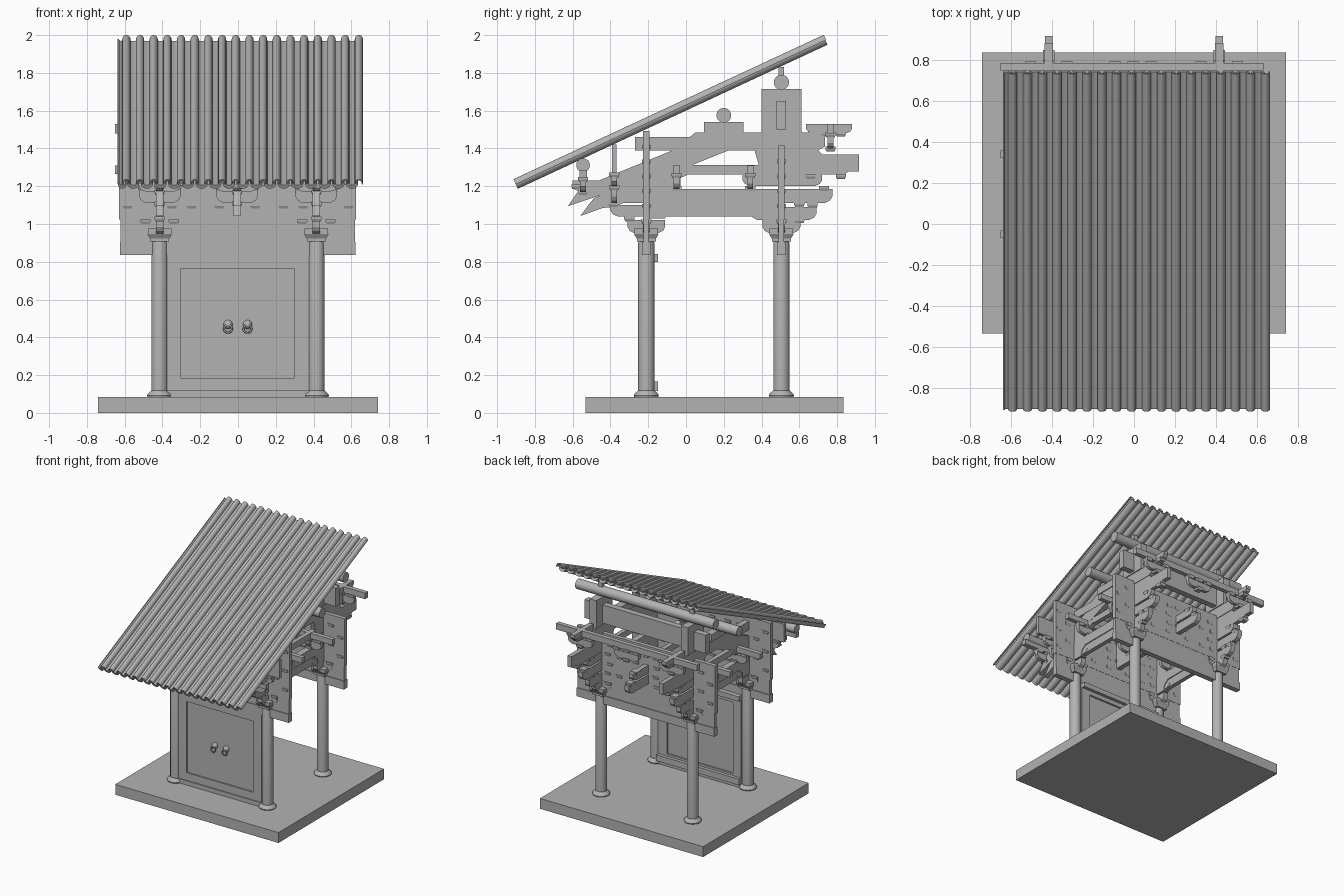
import bpy, bmesh, math
from mathutils import Vector

if "Cube" in bpy.data.objects:
    bpy.data.objects.remove(bpy.data.objects["Cube"])

GREY = bpy.data.materials.new("dark_grey")
GREY.diffuse_color = (.45, .45, .45, 1)
GREY.use_nodes = True
GREY.node_tree.nodes["Principled BSDF"].inputs["Base Color"].default_value = GREY.diffuse_color

def finish(name, bm, smooth=False):
    bmesh.ops.recalc_face_normals(bm, faces=bm.faces[:])
    me = bpy.data.meshes.new(name)
    bm.to_mesh(me)
    bm.free()
    ob = bpy.data.objects.new(name, me)
    bpy.context.collection.objects.link(ob)
    if smooth:
        bpy.ops.object.select_all(action='DESELECT')
        ob.select_set(True)
        bpy.context.view_layer.objects.active = ob
        bpy.ops.object.shade_smooth_by_angle(angle=math.radians(35))
    return ob

def loft(bm, a, b):
    """Closed solid between two matching outlines."""
    va = [bm.verts.new(p) for p in a]
    vb = [bm.verts.new(p) for p in b]
    n = len(va)
    bm.faces.new(va)
    bm.faces.new(vb[::-1])
    for i in range(n):
        bm.faces.new((va[i], va[(i + 1) % n], vb[(i + 1) % n], vb[i]))

def add_box(bm, x0, x1, y0, y1, z0, z1, taper=0.0):
    def ring(z, t):
        return [(x0 + t, y0 + t, z), (x1 - t, y0 + t, z), (x1 - t, y1 - t, z), (x0 + t, y1 - t, z)]
    loft(bm, ring(z0, taper), ring(z1, 0))

def box(name, *dims):
    bm = bmesh.new()
    add_box(bm, *dims)
    return finish(name, bm)

def fin(bm, x, pts, w=0.04):
    loft(bm, [(x - w / 2, y, z) for y, z in pts], [(x + w / 2, y, z) for y, z in pts])

def cross(bm, y, pts, w=0.036):
    loft(bm, [(x, y - w / 2, z) for x, z in pts], [(x, y + w / 2, z) for x, z in pts])

def arm(s0, s1, z0, z1):
    """Bracket arm outline with rounded lower corners."""
    h = z1 - z0
    return [(s0, z1), (s0, z0 + .5 * h), (s0 + .012, z0 + .2 * h), (s0 + .04, z0),
            (s1 - .04, z0), (s1 - .012, z0 + .2 * h), (s1, z0 + .5 * h), (s1, z1)]

def dou(bm, x, y, z, r=0.027, h=0.026, d=0.027):
    """Small bearing block, narrower below; z is its top."""
    add_box(bm, x - r, x + r, y - d, y + d, z - h, z - h / 2, 0.006)
    add_box(bm, x - r, x + r, y - d, y + d, z - h / 2, z)

def lathe(name, x, y, prof, seg=32):
    bm = bmesh.new()
    rings = [[bm.verts.new((x + r * math.cos(k * math.tau / seg), y + r * math.sin(k * math.tau / seg), z))
              for k in range(seg)] for r, z in prof]
    bm.faces.new(rings[0])
    bm.faces.new(rings[-1])
    for a, b in zip(rings, rings[1:]):
        for k in range(seg):
            bm.faces.new((a[k], a[(k + 1) % seg], b[(k + 1) % seg], b[k]))
    return finish(name, bm, True)

CX, FY, BY = 0.415, -0.21, 0.505
SETS = (-CX, -0.005, CX)

# plinth
box("plinth", -0.74, 0.74, -0.533, 0.835, 0, 0.085)

# columns, stone feet and capitals
for x in (-CX, CX):
    for y in (FY, BY):
        lathe("column_foot", x, y, [(.064, .085), (.066, .092), (.062, .102), (.05, .112), (.044, .118)])
        lathe("column", x, y, [(.043, .1), (.043, .898), (.04, .908)])
        bm = bmesh.new()
        add_box(bm, x - .05, x + .05, y - .05, y + .05, .908, .93)
        add_box(bm, x - .066, x + .066, y - .066, y + .066, .922, .948, .016)
        add_box(bm, x - .062, x + .062, y - .062, y + .062, .948, .975)
        finish("capital_block", bm)

# lintels tying the columns, with the boards above them
for y in (FY, BY):
    box("lintel", -0.625, 0.622, y - .022, y + .022, .837, .906)
    box("lintel_board", -0.622, 0.62, y - .015, y + .015, .906, 1.026)

# door: frame, panel, sill, pivot rails and ring handles
bm = bmesh.new()
add_box(bm, -.375, -.303, FY - .022, FY + .035, .12, .84)
add_box(bm, .297, .375, FY - .022, FY + .035, .12, .84)
add_box(bm, -.303, .297, FY - .022, FY + .035, .765, .84)
add_box(bm, -.303, .297, FY - .022, FY + .035, .12, .182)
finish("door_frame", bm)
box("door_sill", -.375, .375, FY - .03, FY + .04, .085, .12)
box("door_panel", -.305, .3, FY - .01, FY + .02, .18, .77)
box("door_rail_top", -.375, .375, FY + .03, FY + .062, .8, .84)
box("door_rail_bottom", -.375, .375, FY + .03, FY + .062, .115, .165)
for x in (-.053, .05):
    bpy.ops.mesh.primitive_uv_sphere_add(segments=20, ring_count=10, radius=.024, location=(x, FY - .012, .468))
    bpy.context.object.name = "handle_boss"
    bpy.ops.object.shade_smooth()
    bpy.ops.mesh.primitive_torus_add(major_segments=24, minor_segments=8, major_radius=.021, minor_radius=.005,
                                     location=(x, FY - .035, .445), rotation=(math.radians(80), 0, 0))
    bpy.context.object.name = "handle_ring"
    bpy.ops.object.shade_smooth()

# stacked wall beams with rows of bearing blocks
ROW_A = (-.585, -.35, -.245, -.1, .09, .24, .345, .585)
ROW_B = (-.5, -.325, -.09, 0, .08, .325, .5)
for y, layers in ((FY, 6), (BY, 5)):
    beams, blocks = bmesh.new(), bmesh.new()
    for x in (-CX, CX):
        cross(beams, y, arm(x - .1, x + .1, .955, 1.025))
        for s in (-.075, .075):
            dou(blocks, x + s, y, 1.025)
    for i in range(layers):
        z = 1.025 + i * .078
        add_box(beams, -.63, .625, y - .017, y + .017, z, z + .0785)
        if i < layers - 1:
            for x in (ROW_A, ROW_B)[i % 2]:
                dou(blocks, x, y, z + .082, .027, .024, .024)
    finish("wall_beams", beams)
    finish("wall_blocks", blocks)

# outrigger beams: y, left end, arm z0, z1, beam z0, z1, beam half thickness
for y, xl, a0, a1, b0, b1, t in ((-.38, -.63, 1.11, 1.18, 1.27, 1.42, .013), (-.545, -.63, 1.17, 1.225, 1.245, 1.285, .02),
                                 (-.05, -.65, 1.185, 1.245, 1.265, 1.31, .018), (.34, -.65, 1.185, 1.245, 1.265, 1.31, .018),
                                 (.765, -.65, 1.4, 1.46, 1.48, 1.53, .018)):
    beams, blocks = bmesh.new(), bmesh.new()
    add_box(beams, xl, xl + 1.28, y - t, y + t, b0, b1)
    for x in SETS:
        cross(beams, y, arm(x - .11, x + .11, a0, a1), .03)
        dou(blocks, x, y, a0 + .01)
        for s in (-.088, 0, .088):
            dou(blocks, x + s, y, a1 + .024)
        if b0 - a1 > .05:
            cross(beams, y, arm(x - .17, x + .17, a1 + .02, b0 - .02), .03)
            for s in (-.145, 0, .145):
                dou(blocks, x + s, y, b0 + .002)
    finish("outrigger_beam", beams)
    finish("outrigger_blocks", blocks)

# bracket sets running front to back; the middle set is reduced
for x in SETS:
    side = x != SETS[1]
    bm, blocks = bmesh.new(), bmesh.new()
    if side:
        fin(bm, x, arm(FY - .1, FY + .1, .95, 1.02))
        fin(bm, x, arm(BY - .1, BY + .1, .95, 1.02))
        # crescent tie beam
        fin(bm, x, [(-.2, 1.03), (-.11, 1.03), (-.1, 1.075), (-.06, 1.108), (.36, 1.108), (.4, 1.075), (.41, 1.03),
                    (.5, 1.03), (.5, 1.185), (-.2, 1.185)], .05)
        fin(bm, x, [(-.12, 1.04), (.42, 1.04), (.4, 1.075), (.36, 1.11), (-.06, 1.11), (-.1, 1.075)], .035)
        fin(bm, x, arm(-.4, -.04, 1.04, 1.1))
        fin(bm, x, arm(.34, .69, 1.02, 1.09))
        # upper beams
        fin(bm, x, [(.4, 1.262), (.84, 1.262), (.86, 1.278), (.915, 1.278), (.915, 1.368), (.72, 1.368),
                    (.69, 1.4), (.36, 1.4)], .036)
        fin(bm, x, [(-.27, 1.39), (.7, 1.39), (.735, 1.41), (.735, 1.485), (.05, 1.485), (.02, 1.46), (-.27, 1.46)], .045)
        fin(bm, x, arm(.635, .88, 1.478, 1.53))
    fin(bm, x, arm(-.41, .775, 1.11, 1.185))
    # slanting lever arms with pointed beaks
    fin(bm, x, [(-.56, 1.042), (-.49, 1.135), (-.06, 1.325), (.03, 1.27), (-.38, 1.09), (-.44, 1.085)])
    fin(bm, x, [(-.625, 1.095), (-.56, 1.19), (.1, 1.46), (.24, 1.395), (-.35, 1.16), (-.46, 1.15)])
    fin(bm, x, arm(-.6, -.3, 1.17, 1.23), .036)
    fin(bm, x, [(-.5, 1.185), (-.03, 1.185), (-.03, 1.255), (-.35, 1.255)])
    fin(bm, x, arm(.3, .72, 1.2, 1.262))
    fin(bm, x, [(-.1, 1.262), (.42, 1.262), (.42, 1.312), (-.1, 1.312)], .036)
    for y, z in ((-.385, 1.115), (-.3, 1.04), (-.58, 1.21), (.6, 1.03), (.67, 1.11), (.73, 1.2),
                 (.6, 1.115), (.66, 1.265), (.82, 1.265), (.74, 1.49), (.82, 1.49), (-.05, 1.2), (.34, 1.2)):
        if side or (z > 1.115 and y < .8 and z < 1.4):
            dou(blocks, x, y, z)
    finish("bracket_arms", bm)
    finish("bracket_blocks", blocks)
    if side:
        # posts carrying the upper purlins
        box("ridge_post", x - .03, x + .03, .4, .612, 1.485, 1.715)
        box("purlin_cushion", x - .03, x + .03, .095, .305, 1.48, 1.54)
        box("ridge_wedge", x - .02, x + .02, .49, .52, 1.78, 1.832)
box("ridge_tie", -.55, .55, .48, .53, 1.5, 1.65)

# round purlins
for y, z, r in ((-.545, 1.312, .036), (.2, 1.575, .039), (.505, 1.75, .04)):
    bpy.ops.mesh.primitive_cylinder_add(vertices=32, radius=r, depth=1.25, location=(0, y, z), rotation=(0, math.pi / 2, 0))
    bpy.context.object.name = "purlin"
    bpy.ops.object.shade_smooth_by_angle(angle=math.radians(35))

# tiled roof: cover tiles over trough tiles, swept up the slope
ANG = math.radians(24.95)
U = Vector((0, math.cos(ANG), math.sin(ANG)))
N = Vector((0, -math.sin(ANG), math.cos(ANG)))
LOW = Vector((0, -.914, 1.237))

def half_pipe(bm, x, r, t, h, depth, inner, length, k=10):
    ang = [math.pi * i / k for i in range(k + 1)]
    sec = [(r * math.cos(a), depth * math.sin(a)) for a in ang]
    sec += [((r - t) * math.cos(a), inner * math.sin(a)) for a in ang[::-1]]
    ring = [LOW + Vector((x + c, 0, 0)) + N * (h + s) for c, s in sec]
    loft(bm, ring, [p + U * length for p in ring])

covers, troughs = bmesh.new(), bmesh.new()
for i in range(18):
    x = -.591 + i * .0724
    half_pipe(covers, x, .022, .006, -.03, .03, .024, 1.812)
    half_pipe(troughs, x - .0362 + (.014 if i == 0 else 0), .024 if i == 0 else .033, .006, -.022, -.034, -.012, 1.808)
finish("cover_tiles", covers, True)
finish("trough_tiles", troughs, True)

# one dark grey for every part
for ob in bpy.data.objects:
    ob.data.materials.append(GREY)
